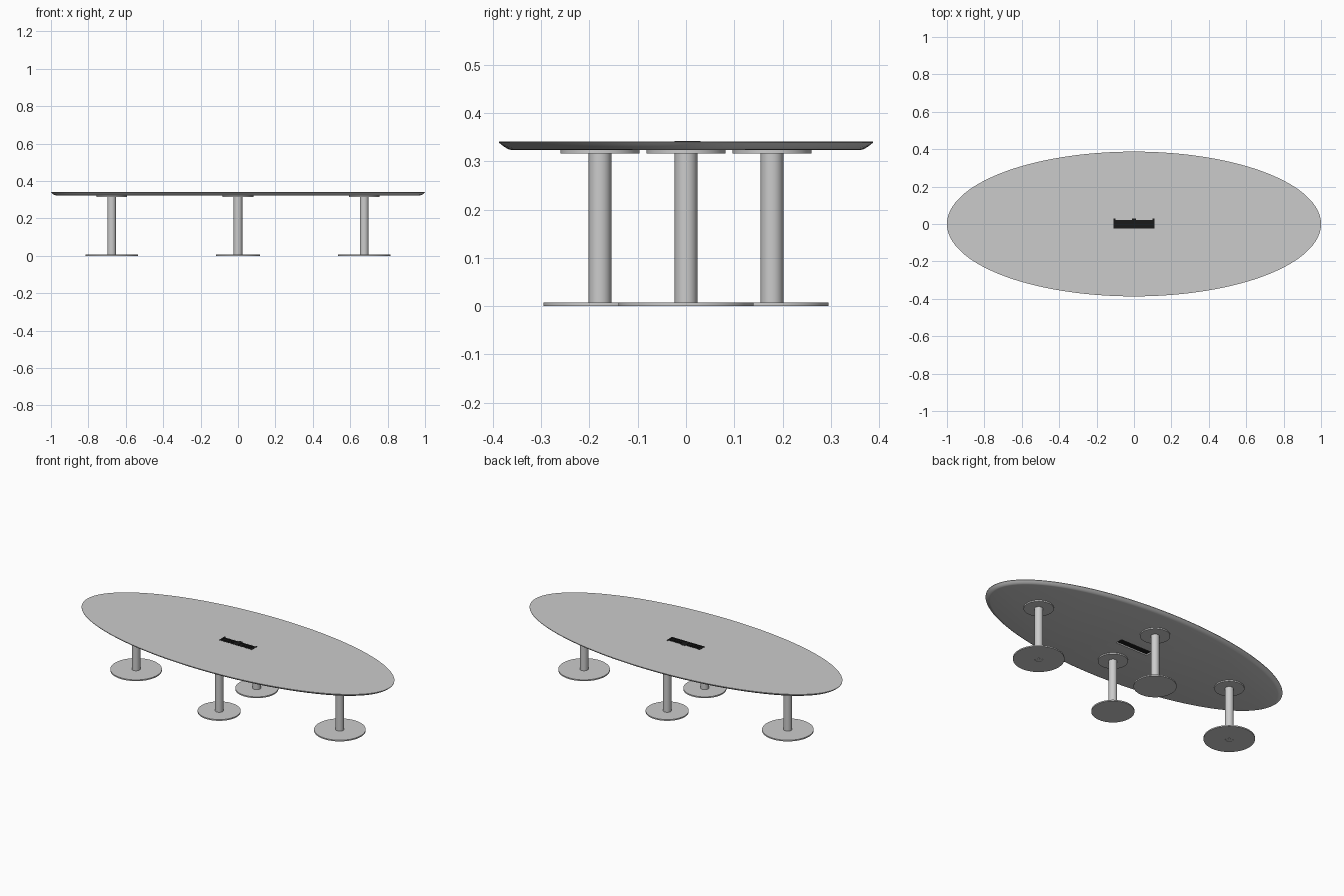
import bpy, bmesh, math

if "Cube" in bpy.data.objects:
    bpy.data.objects.remove(bpy.data.objects["Cube"])


def finish(name, bm, smooth=True):
    bmesh.ops.recalc_face_normals(bm, faces=bm.faces[:])
    mesh = bpy.data.meshes.new(name)
    bm.to_mesh(mesh)
    bm.free()
    ob = bpy.data.objects.new(name, mesh)
    bpy.context.collection.objects.link(ob)
    bpy.ops.object.select_all(action='DESELECT')
    ob.select_set(True)
    bpy.context.view_layer.objects.active = ob
    if smooth:
        bpy.ops.object.shade_smooth_by_angle(angle=math.radians(30))
    return ob


def stack(name, rings, n, center=(0, 0), closed=False):
    """Loft elliptical rings (rx, ry, z); cap the ends or join last to first."""
    bm = bmesh.new()
    loops = [[bm.verts.new((center[0] + rx * math.cos(2 * math.pi * i / n),
                            center[1] + ry * math.sin(2 * math.pi * i / n), z))
              for i in range(n)] for rx, ry, z in rings]
    pairs = list(zip(loops, loops[1:]))
    if closed:
        pairs.append((loops[-1], loops[0]))
    else:
        bm.faces.new(loops[0])
        bm.faces.new(loops[-1])
    for a, b in pairs:
        for i in range(n):
            j = (i + 1) % n
            bm.faces.new((a[i], a[j], b[j], b[i]))
    return finish(name, bm)


def boxes(name, spans):
    """One object from boxes given as (x0, x1, y0, y1, z0, z1)."""
    bm = bmesh.new()
    for x0, x1, y0, y1, z0, z1 in spans:
        vs = bmesh.ops.create_cube(bm, size=1)['verts']
        for v in vs:
            v.co = (x1 if v.co.x > 0 else x0,
                    y1 if v.co.y > 0 else y0,
                    z1 if v.co.z > 0 else z0)
    return finish(name, bm, False)


# Oval tabletop with rounded underside edge
A, B = 1.0, 0.387
edge = [(0.027, 0.323), (0.020, 0.3245), (0.012, 0.329), (0.005, 0.334),
        (0.0, 0.3385), (0.0, 0.3412)]
top = stack("tabletop", [(A - d, B - d, z) for d, z in edge], 128)

# Slot through the top for the power unit
cutter = boxes("slot_cutter", [(-0.107, 0.107, -0.022, 0.022, 0.30, 0.36)])
cutter.hide_render = True
cut = top.modifiers.new("slot", 'BOOLEAN')
cut.object = cutter
cut.operation = 'DIFFERENCE'
cut.solver = 'EXACT'
bpy.context.view_layer.objects.active = top
bpy.ops.object.modifier_apply(modifier="slot")
bpy.data.objects.remove(cutter)

# Pedestal legs: wider bases at the ends, smaller ones in the middle
legs = [("left", -0.675, 0, 0.14), ("right", 0.675, 0, 0.14),
        ("front", 0, -0.178, 0.117), ("back", 0, 0.178, 0.117)]
for side, x, y, r in legs:
    c = (x, y)
    if r > 0.12:
        # End bases are discs with a hole showing the column end
        base = [(h, h, z) for h, z in
                [(0.0225, 0), (r, 0), (r, 0.0075), (0.0225, 0.0075)]]
        stack(side + "_base", base, 64, c, closed=True)
        stack(side + "_bolt", [(0.006, 0.006, 0.0005), (0.006, 0.006, 0.004)], 16, c)
        foot = 0.003
    else:
        stack(side + "_base", [(r, r, 0), (r, r, 0.0075)], 64, c)
        foot = 0.006
    stack(side + "_column", [(0.0235, 0.0235, foot), (0.0235, 0.0235, 0.3165)], 32, c)
    stack(side + "_mount_plate", [(0.082, 0.082, 0.3155), (0.082, 0.082, 0.3232)], 48, c)

# Power unit: tray, frame, hinge tabs and socket rows
unit = [(-0.107, 0.107, -0.022, 0.022, 0.331, 0.339),
        (-0.11, 0.11, -0.024, -0.018, 0.337, 0.342),
        (-0.11, 0.11, 0.014, 0.020, 0.337, 0.342)]
for cx in (-0.105, 0, 0.105):
    half = 0.012 if cx == 0 else 0.005
    unit.append((cx - half, cx + half, -0.024, 0.030, 0.339, 0.342))
for s in (-1, 1):
    for i in range(4):
        cx = s * (0.034 + 0.016 * i)
        unit.append((cx - 0.006, cx + 0.006, -0.008, 0.006, 0.338, 0.341))
power = boxes("power_unit", unit)
black = bpy.data.materials.new("black")
black.diffuse_color = (0.01, 0.01, 0.01, 1)
black.use_nodes = True
black.node_tree.nodes["Principled BSDF"].inputs["Base Color"].default_value = black.diffuse_color
power.data.materials.append(black)
